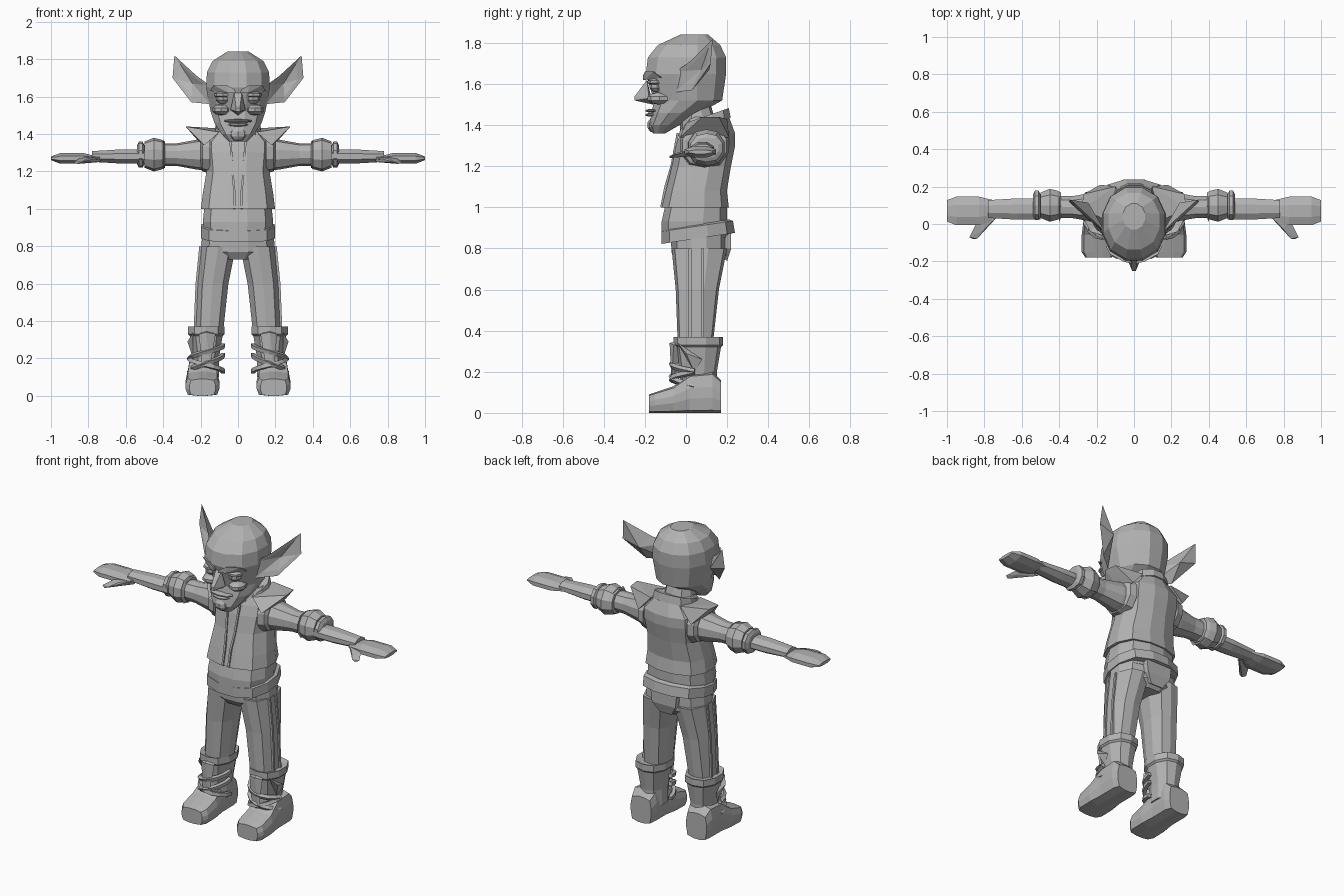
import bpy, bmesh, math
from mathutils import Vector

cube = bpy.data.objects.get("Cube")
if cube:
    bpy.data.objects.remove(cube)

grey = bpy.data.materials.new("plain_grey")
grey.use_nodes = True
grey.diffuse_color = (.45, .45, .45, 1)
grey.node_tree.nodes["Principled BSDF"].inputs["Base Color"].default_value = grey.diffuse_color


def finish(name, bm, pair):
    """Turn the mesh into an object; a pair is mirrored across the middle."""
    bmesh.ops.recalc_face_normals(bm, faces=bm.faces)
    mesh = bpy.data.meshes.new(name)
    bm.to_mesh(mesh)
    bm.free()
    mesh.materials.append(grey)
    part = bpy.data.objects.new(name, mesh)
    bpy.context.collection.objects.link(part)
    if pair:
        mirror = part.modifiers.new("mirror", 'MIRROR')
        mirror.use_mirror_merge = False


def bridge(bm, loops):
    """Join a row of vertex loops into a closed skin."""
    for low, high in zip(loops, loops[1:]):
        for i in range(len(low)):
            bm.faces.new((low[i - 1], low[i], high[i], high[i - 1]))
    bm.faces.new(loops[0])
    bm.faces.new(loops[-1])


def loft(name, axis, rings, sides=12, power=2.4, pair=False, shear=0):
    """Skin rounded sections, each a position and the limits of its box."""
    bm = bmesh.new()
    loops = []
    for t, a_min, a_max, b_min, b_max in rings:
        loop = []
        for i in range(sides):
            angle = math.tau * (i + .5) / sides
            c, s = math.cos(angle), math.sin(angle)
            k = (abs(c) ** power + abs(s) ** power) ** (-1 / power)
            a = (a_min + a_max + (a_max - a_min) * c * k) / 2
            b = (b_min + b_max + (b_max - b_min) * s * k) / 2
            place = {'x': (t, a, b), 'y': (a, t, b), 'z': (a, b, t + shear * b)}
            loop.append(bm.verts.new(place[axis]))
        loops.append(loop)
    bridge(bm, loops)
    finish(name, bm, pair)


def centred(*rings):
    """Sections on the middle plane: height, half width, front, back."""
    return [(z, -half, half, front, back) for z, half, front, back in rings]


def around(a, b, extra, *rings):
    """Sections about a fixed line: position and radius."""
    return [(t, a - r, a + r, b - r - extra, b + r + extra) for t, r in rings]


def hull(name, points, span=False):
    """Convex solid; with span it crosses the middle plane."""
    bm = bmesh.new()
    for x, y, z in points:
        bm.verts.new((x, y, z))
        if span:
            bm.verts.new((-x, y, z))
    result = bmesh.ops.convex_hull(bm, input=bm.verts)
    inside = [v for v in result["geom_interior"] if isinstance(v, bmesh.types.BMVert)]
    bmesh.ops.delete(bm, geom=inside, context='VERTS')
    finish(name, bm, not span)


def blob(name, centre, size, pair=True):
    bm = bmesh.new()
    bmesh.ops.create_uvsphere(bm, u_segments=8, v_segments=5, radius=1)
    bmesh.ops.scale(bm, verts=bm.verts, vec=size)
    bmesh.ops.translate(bm, verts=bm.verts, vec=centre)
    finish(name, bm, pair)


def strap(name, path, radius):
    """Thin four-sided cord along a path."""
    bm = bmesh.new()
    points = [Vector(p) for p in path]
    loops = []
    side = None
    for i, point in enumerate(points):
        ahead = points[min(i + 1, len(points) - 1)]
        along = (ahead - points[max(i - 1, 0)]).normalized()
        side = side - along * side.dot(along) if side else along.orthogonal()
        side.normalize()
        up = along.cross(side)
        loops.append([bm.verts.new(point + radius * d) for d in (side, up, -side, -up)])
    bridge(bm, loops)
    finish(name, bm, True)


# Head and neck
loft("head", 'z', centred((1.36, .05, -.16, -.1), (1.4, .09, -.18, -.03), (1.46, .13, -.17, .07),
                          (1.52, .15, -.16, .18), (1.65, .175, -.2, .2), (1.73, .17, -.19, .2),
                          (1.79, .14, -.14, .17), (1.84, .06, -.03, .11)), power=2.2)
loft("neck", 'z', centred((1.3, .11, -.03, .18), (1.5, .08, -.03, .12)), sides=10)

# Face
hull("nose", [(.02, -.19, 1.62), (.01, -.22, 1.58), (.01, -.25, 1.54), (.01, -.25, 1.52),
              (.04, -.18, 1.53), (0, -.16, 1.5)], span=True)
hull("brow", [(.01, -.21, 1.62), (.02, -.21, 1.64), (.06, -.2, 1.66), (.13, -.16, 1.66),
              (.15, -.12, 1.63), (.05, -.2, 1.62), (.06, -.1, 1.64)])
blob("eye", (.08, -.14, 1.59), (.04, .04, .03))
blob("eyelid", (.08, -.14, 1.61), (.05, .05, .02))
blob("cheek", (.09, -.13, 1.53), (.05, .06, .03))
blob("upper_lip", (0, -.16, 1.47), (.08, .04, .01), pair=False)
blob("lower_lip", (0, -.16, 1.45), (.06, .04, .01), pair=False)
blob("chin", (0, -.15, 1.4), (.05, .04, .04), pair=False)

# Ears: hollow in front, peaked behind
rim = [Vector(p) for p in ((.15, -.05, 1.56), (.25, .03, 1.57), (.35, .12, 1.7),
                           (.34, .13, 1.82), (.22, .02, 1.71), (.15, -.05, 1.66))]
middle = sum(rim, Vector()) / len(rim)
depth = Vector((0, .04, 0))
bm = bmesh.new()
outer = [bm.verts.new(p) for p in rim]
inner = [bm.verts.new(p.lerp(middle, .3) + depth / 5) for p in rim]
cup = bm.verts.new(middle + depth)
peak = bm.verts.new(middle + depth * 2)
for i in range(len(rim)):
    bm.faces.new((outer[i - 1], outer[i], inner[i], inner[i - 1]))
    bm.faces.new((inner[i - 1], inner[i], cup))
    bm.faces.new((outer[i], outer[i - 1], peak))
finish("ear", bm, True)

# Vest, collar and shirt
loft("vest", 'z', centred((1, .19, -.11, .2), (1, .2, -.12, .21), (1.08, .19, -.1, .2), (1.2, .17, -.07, .22),
                          (1.3, .18, -.05, .24), (1.36, .18, -.03, .24), (1.44, .1, 0, .21)), power=2.8)
loft("collar", 'z', centred((1.36, .13, -.04, .22), (1.41, .12, -.02, .21), (1.4, .1, 0, .18)), shear=.35)
hull("shoulder_flap", [(.1, 0, 1.41), (.1, .2, 1.43), (.28, .08, 1.44), (.27, .16, 1.44),
                       (.18, -.03, 1.34), (.18, .21, 1.34), (.21, .1, 1.36)])
loft("armhole_trim", 'x', around(.09, 1.3, -.01, (.15, .12), (.19, .11), (.2, .09)), sides=10, pair=True)
strap("vest_edge", [(.04, -.04, 1.36), (.03, -.07, 1.2), (.02, -.1, 1.1), (.02, -.12, 1)], .008)
loft("shirt", 'z', centred((.85, .18, -.12, .21), (.93, .19, -.12, .2), (1.02, .18, -.1, .2)), power=2.8)
loft("shirt_hem", 'z', centred((.84, .18, -.11, .22), (.84, .2, -.12, .24), (.9, .2, -.12, .23),
                               (.91, .18, -.11, .21)), power=2.8, shear=.15)

# Trousers with side seams
loft("hips", 'z', centred((.73, .13, -.04, .17), (.77, .2, -.07, .2), (.9, .19, -.08, .2)), power=2.8)
loft("trouser_leg", 'z', [(.33, .08, .23, -.04, .13), (.6, .05, .22, -.05, .16), (.8, .01, .2, -.07, .2)],
     sides=10, power=2.8, pair=True)
for name, y in (("front_seam", .02), ("rear_seam", .08)):
    strap(name, [(.23, y, .35), (.22, y, .6), (.2, y, .8)], .01)
hull("rear_flap", [(.09, .22, .88), (.08, .22, .8), (.04, .2, .74), (.09, .1, .8)], span=True)

# Boots
loft("boot_foot", 'y', [(-.18, .12, .26, 0, .09), (-.15, .1, .28, 0, .1), (-.06, .1, .28, 0, .13),
                        (.02, .11, .27, 0, .19), (.13, .11, .27, 0, .2), (.17, .12, .26, 0, .16)],
     power=5, pair=True)
loft("boot_shaft", 'z', around(.17, .06, .02, (.1, .07), (.2, .07), (.32, .09), (.33, .1), (.37, .1), (.36, .07)),
     sides=10, pair=True)
hull("boot_tongue", [(.12, -.06, .33), (.21, -.06, .33), (.17, -.08, .34), (.15, -.07, .15),
                     (.19, -.07, .15), (.17, 0, .36)])
hull("boot_fold", [(.24, -.04, .34), (.27, 0, .29), (.26, .08, .26), (.24, .04, .2)])


def wrap(low, high, turns=8):
    """Slanting path round the front of the boot, inside to outside."""
    for i in range(turns + 1):
        u = i / turns
        angle = math.pi * (1 + u)
        yield .17 + .09 * math.cos(angle), .04 + .11 * math.sin(angle), low + (high - low) * u


for name, low, high in (("low_strap", .13, .2), ("cross_strap", .22, .13), ("top_strap", .27, .2)):
    strap(name, wrap(low, high), .015)

# Gathered sleeves
loft("sleeve", 'x', around(.09, 1.29, 0, (.14, .09), (.22, .08), (.33, .06), (.39, .06), (.4, .08)),
     sides=10, pair=True)
loft("sleeve_puff", 'x', around(.1, 1.29, 0, (.39, .07), (.41, .08), (.45, .09), (.5, .07), (.5, .05)),
     sides=10, pair=True)
loft("sleeve_cuff", 'x', around(.1, 1.29, -.01, (.5, .06), (.51, .08), (.53, .08), (.54, .06)),
     sides=10, pair=True)

# Bare arms and hands
loft("forearm", 'x', around(.08, 1.28, -.02, (.5, .06), (.62, .06), (.78, .05)), sides=8, pair=True)
loft("hand", 'x', around(.07, 1.27, -.05, (.75, .06), (.83, .08), (.95, .08), (1, .06)), sides=8, pair=True)
hull("thumb", [(.72, .05, 1.28), (.83, .03, 1.28), (.74, .04, 1.25), (.8, -.03, 1.27),
               (.84, -.03, 1.25), (.84, -.08, 1.25), (.88, -.07, 1.25), (.86, -.08, 1.24)])
